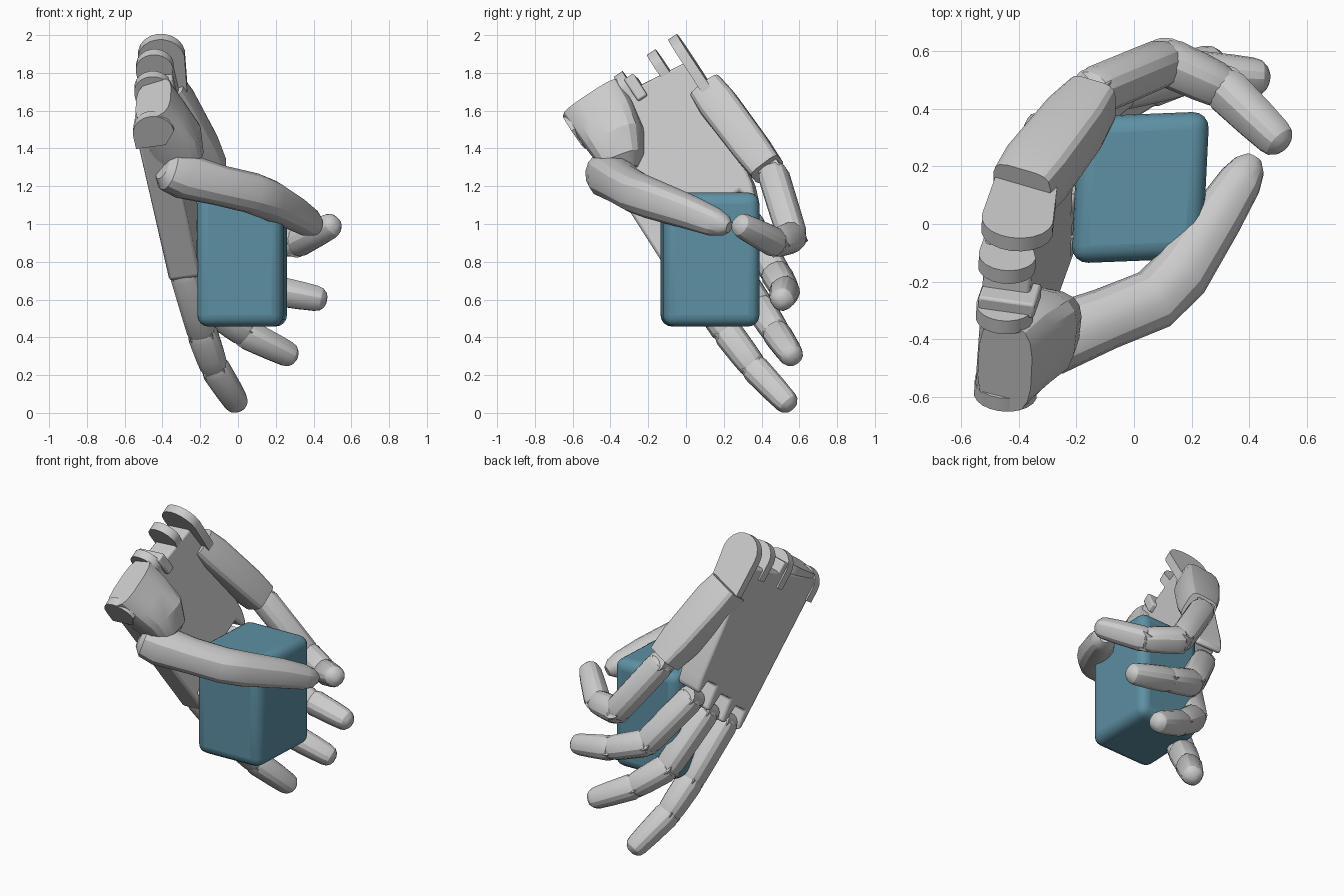
import bpy, bmesh
from math import cos, sin, pi, radians
from mathutils import Vector, Matrix

if "Cube" in bpy.data.objects:
    bpy.data.objects.remove(bpy.data.objects["Cube"])

# Palm frame: across (index to little side), along (wrist to fingers), normal (palm side)
O = Vector((-0.56, -0.62, 1.53))
F = Vector((0.19, 0.535, -0.823)).normalized()
C = Vector((0.04, 0.83, 0.555))
C = (C - F * C.dot(F)).normalized()
N = F.cross(C).normalized()
if N.x < 0:
    N = -N


def palm(u, v, w):
    return O + C * u + F * v + N * w


def finish(name, bm, bevel=0.0, angle=30):
    bmesh.ops.recalc_face_normals(bm, faces=bm.faces)
    me = bpy.data.meshes.new(name)
    bm.to_mesh(me)
    bm.free()
    ob = bpy.data.objects.new(name, me)
    bpy.context.collection.objects.link(ob)
    if bevel:
        m = ob.modifiers.new("bevel", 'BEVEL')
        m.width, m.segments, m.limit_method = bevel, 2, 'ANGLE'
    bpy.ops.object.select_all(action='DESELECT')
    ob.select_set(True)
    bpy.context.view_layer.objects.active = ob
    bpy.ops.object.shade_smooth_by_angle(angle=radians(angle))
    return ob


def loft(name, stations, ref, power=1.0, sides=16, angle=25):
    """Skin cross-sections (point, half width along ref, half depth)."""
    bm = bmesh.new()
    rings = []
    for i, (p, a, b) in enumerate(stations):
        t = (stations[min(i + 1, len(stations) - 1)][0] - stations[max(i - 1, 0)][0]).normalized()
        s = (ref - t * ref.dot(t)).normalized()
        d = t.cross(s)
        ring = []
        for k in range(sides):
            q = 2 * pi * (k + 0.5) / sides
            x, y = cos(q), sin(q)
            x = abs(x) ** power * (1 if x > 0 else -1)
            y = abs(y) ** power * (1 if y > 0 else -1)
            ring.append(bm.verts.new(p + s * a * x + d * b * y))
        rings.append(ring)
    for r0, r1 in zip(rings, rings[1:]):
        for k in range(sides):
            j = (k + 1) % sides
            bm.faces.new((r0[k], r0[j], r1[j], r1[k]))
    bm.faces.new(rings[0])
    bm.faces.new(rings[-1])
    return finish(name, bm, angle=angle)


def prism(name, outline, place, bevel=0.0):
    """Extrude a 2D outline between depths 0 and 1 of the place function."""
    bm = bmesh.new()
    lo = [bm.verts.new(place(x, y, 0)) for x, y in outline]
    hi = [bm.verts.new(place(x, y, 1)) for x, y in outline]
    n = len(outline)
    bm.faces.new(lo)
    bm.faces.new(hi)
    for k in range(n):
        j = (k + 1) % n
        bm.faces.new((lo[k], lo[j], hi[j], hi[k]))
    return finish(name, bm, bevel)


def hinge(name, p, r, half):
    loft(name, [(p - C * half, r, r), (p + C * half, r, r)], F)


def phalanx(name, p, q, r0, r1, tip=False):
    t = (q - p).normalized()
    st = [(p - t * r0 * 0.4, r0 * 0.6, r0 * 0.6), (p - t * r0 * 0.15, r0 * 0.88, r0 * 0.88),
          (p + t * r0 * 0.3, r0, r0), (p.lerp(q, 0.65), (r0 + r1) / 2, (r0 + r1) / 2)]
    if tip:
        ends = ((-0.1, 1), (0.35, 0.88), (0.65, 0.6), (0.78, 0.3))
    else:
        ends = ((-0.35, 1), (0.15, 0.85))
    st += [(q + t * r1 * d, r1 * k, r1 * k) for d, k in ends]
    loft(name, st, C, 0.85, 14)


# Four fingers: knuckle, two joints, tip
fingers = {
    "index": [(-0.285, 0.0, 0.75), (-0.19, 0.22, 0.425), (-0.125, 0.36, 0.24), (-0.01, 0.53, 0.06)],
    "middle": [(-0.27, 0.18, 0.88), (-0.14, 0.39, 0.56), (0.04, 0.48, 0.42), (0.265, 0.555, 0.31)],
    "ring": [(-0.26, 0.32, 1.02), (-0.05, 0.48, 0.73), (0.18, 0.525, 0.65), (0.42, 0.51, 0.605)],
    "little": [(-0.14, 0.46, 1.27), (0.11, 0.565, 0.93), (0.31, 0.475, 0.9), (0.49, 0.3, 0.99)],
}
radii = [0.082, 0.082, 0.077, 0.067]
for name, pts in fingers.items():
    pts = [Vector(p) for p in pts]
    for i, part in enumerate(("lower", "middle", "tip")):
        phalanx(f"{name}_finger_{part}", pts[i], pts[i + 1], radii[i], radii[i + 1] * 0.97, i == 2)
        hinge(f"{name}_finger_hinge_{i}", pts[i], radii[i] * 0.75, radii[i] * 0.7)

# Palm slab with finger slots along its far edge
palm_outline = [(0.03, 0.02), (0.7, 0.1), (0.74, 0.3), (0.7, 0.5), (0.65, 0.84), (0.62, 0.92),
                (0.59, 0.93), (0.57, 0.84), (0.46, 0.84), (0.44, 1.0), (0.4, 1.0), (0.38, 0.88), (0.26, 0.88),
                (0.24, 1.03), (0.2, 1.03), (0.18, 0.91), (0.07, 0.91), (0.05, 1.04), (0.02, 1.02)]
prism("palm", palm_outline, lambda u, v, d: palm(u, v, d * 0.17), 0.015)

# Rounded wrist prongs
for i, (u, r, end) in enumerate([(0.0, 0.11, -0.03), (0.34, 0.1, -0.06), (0.55, 0.1, -0.06), (0.69, 0.125, -0.06)]):
    arc = [(end + r - r * sin(pi * k / 10), r - r * cos(pi * k / 10)) for k in range(11)]
    arc += [(0.16, 0.16), (0.16, 0.0)] if i < 3 else [(0.3, 0.22), (0.3, 0.0)]
    prism(f"wrist_prong_{i}", arc, lambda v, w, d, u=u: palm(u + d * 0.055, v, w - 0.01))
prism("wrist_block", [(0.38, 0.0), (0.44, 0.0), (0.44, 0.14), (0.38, 0.14)],
      lambda u, v, d: palm(u, v, d * 0.2), 0.01)

# Swivelling metacarpal of the little finger
a, b = Vector((-0.39, 0.115, 1.71)), Vector((-0.145, 0.43, 1.29))
loft("little_metacarpal", [(a, 0.095, 0.11), (a.lerp(b, 0.2), 0.105, 0.12), (a.lerp(b, 0.75), 0.1, 0.11),
                           (b, 0.09, 0.09)], C, 0.45)

# Thumb mound running from the wrist into the thumb root
loft("thumb_mound", [(palm(0.18, -0.02, 0.11), 0.18, 0.1), (palm(0.18, 0.12, 0.135), 0.175, 0.13),
                     (palm(0.17, 0.25, 0.17), 0.16, 0.15), (palm(0.14, 0.36, 0.19), 0.12, 0.12),
                     (palm(0.13, 0.42, 0.19), 0.06, 0.06)], C, 0.65)

# Thumb
thumb = [((-0.4, -0.45, 1.295), 0.06), ((-0.37, -0.435, 1.28), 0.105), ((-0.29, -0.405, 1.255), 0.122),
         ((-0.1, -0.33, 1.205), 0.108), ((0.07, -0.262, 1.165), 0.108), ((0.16, -0.175, 1.13), 0.105),
         ((0.29, 0.025, 1.06), 0.09), ((0.37, 0.15, 1.01), 0.076), ((0.4, 0.2, 0.992), 0.058),
         ((0.416, 0.228, 0.982), 0.03)]
loft("thumb", [(Vector(p), r, r) for p, r in thumb], Vector((0, 0, 1)), 0.88, 14)

# Held block, slightly skewed
bm = bmesh.new()
bmesh.ops.create_cube(bm, size=1)
skew = Matrix(((1, 0.05, 0, 0), (0.04, 1, 0, 0), (0, 0, 1, 0), (0, 0, 0, 1)))
bm.transform(Matrix.Translation((0.022, 0.127, 0.812)) @ skew @ Matrix.Diagonal((0.455, 0.51, 0.71, 1)))
block = finish("held_block", bm, 0.06, 45)
block.modifiers["bevel"].segments = 4
mat = bpy.data.materials.new("block_blue")
mat.diffuse_color = (0.11, 0.28, 0.37, 1)
mat.use_nodes = True
mat.node_tree.nodes["Principled BSDF"].inputs["Base Color"].default_value = mat.diffuse_color
block.data.materials.append(mat)
